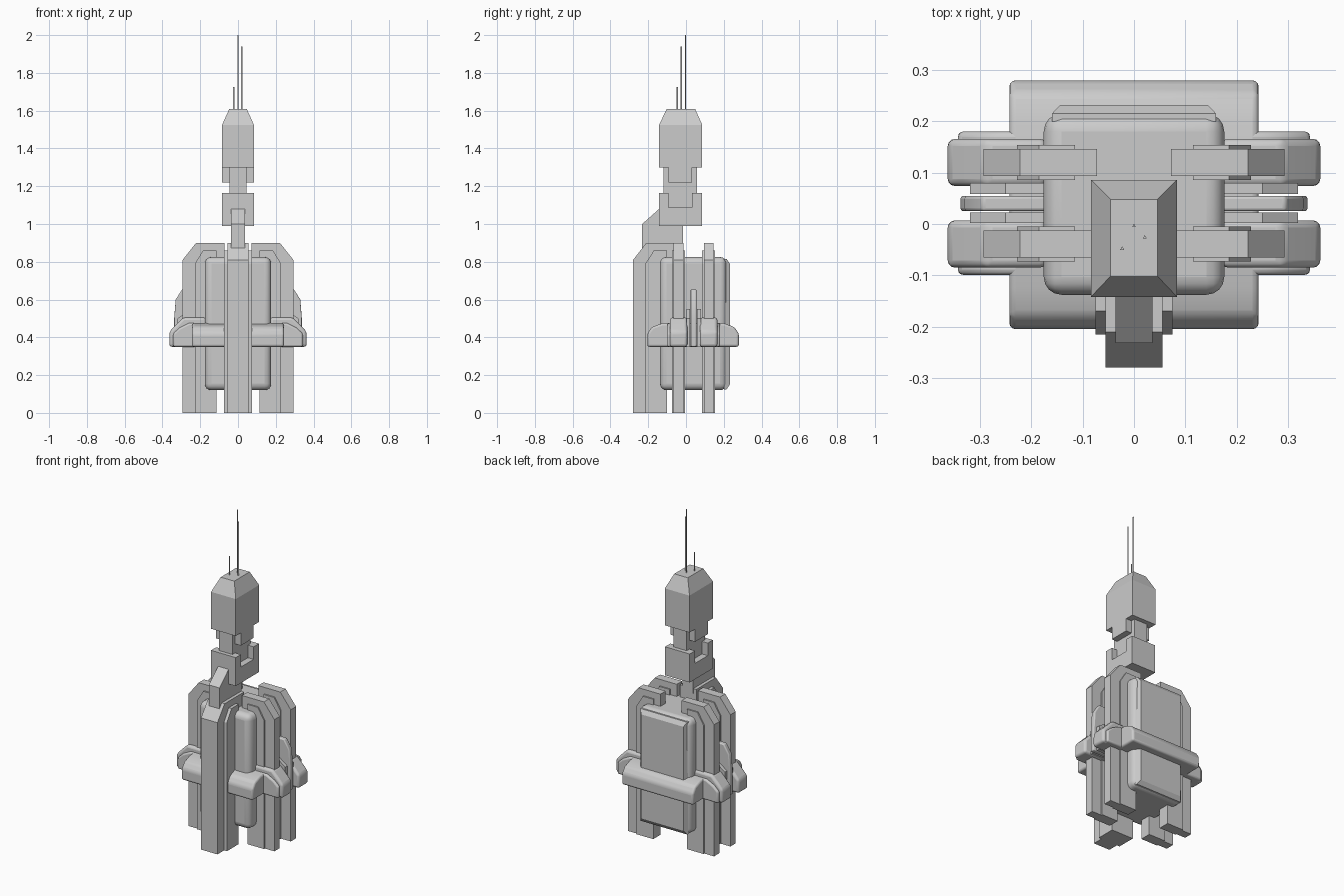
import bpy, bmesh
from mathutils import Vector

if "Cube" in bpy.data.objects:
    bpy.data.objects.remove(bpy.data.objects["Cube"], do_unlink=True)

grey = bpy.data.materials.new("plain grey")
grey.use_nodes = True
COLOR = (0.6, 0.6, 0.6, 1)
grey.diffuse_color = COLOR
grey.node_tree.nodes["Principled BSDF"].inputs["Base Color"].default_value = COLOR


def finish(name, bm, bevel=0, segments=3):
    bmesh.ops.recalc_face_normals(bm, faces=bm.faces)
    mesh = bpy.data.meshes.new(name)
    bm.to_mesh(mesh)
    bm.free()
    mesh.materials.append(grey)
    ob = bpy.data.objects.new(name, mesh)
    bpy.context.collection.objects.link(ob)
    if bevel:
        mod = ob.modifiers.new("rounding", "BEVEL")
        mod.width = bevel
        mod.segments = segments
        bpy.ops.object.select_all(action="DESELECT")
        ob.select_set(True)
        bpy.context.view_layer.objects.active = ob
        bpy.ops.object.shade_smooth_by_angle(angle=0.6)
    return ob


def prism(name, points, axis, low, high, bevel=0, side=1):
    """Extrude a (horizontal, z) outline along x or y; side=-1 mirrors it."""
    bm = bmesh.new()
    def place(p, d):
        return (d, p[0], p[1]) if axis == "x" else (p[0] * side, d, p[1])
    face = bm.faces.new([bm.verts.new(place(p, low)) for p in points])
    out = bmesh.ops.extrude_face_region(bm, geom=[face])
    shift = Vector(place((0, 0), high - low))
    for v in out["geom"]:
        if isinstance(v, bmesh.types.BMVert):
            v.co += shift
    return finish(name, bm, bevel)


def box(name, x, y, z, bevel=0, segments=3):
    bm = bmesh.new()
    bmesh.ops.create_cube(bm, size=1)
    for v in bm.verts:
        v.co = [r[0] if c < 0 else r[1] for c, r in zip(v.co, (x, y, z))]
    return finish(name, bm, bevel, segments)


def loft(name, rings):
    """Stack rectangles given as (x0, x1, y0, y1, z)."""
    bm = bmesh.new()
    loops = [[bm.verts.new(p) for p in ((a, c, z), (b, c, z), (b, d, z), (a, d, z))]
             for a, b, c, d, z in rings]
    for lo, hi in zip(loops, loops[1:]):
        for i in range(4):
            j = (i + 1) % 4
            bm.faces.new((lo[i], lo[j], hi[j], hi[i]))
    bm.faces.new(loops[0])
    bm.faces.new(loops[-1])
    return finish(name, bm)


# Core body and rear panel
box("core_body", (-.176, .176), (-.138, .215), (.12, .825), .035, 4)
panel = prism("rear_panel", [(.2, .125), (.215, .125), (.232, .15), (.232, .79),
                             (.215, .815), (.2, .815)], "x", -.16, .16)
for v in panel.data.vertices:
    if v.co.y > .23:
        v.co.x *= .9

# Rounded belt round the body
prism("belt", [(-.205, .35), (.28, .35), (.28, .42), (.255, .455), (.2, .475),
               (-.125, .475), (-.18, .455), (-.205, .42)], "x", -.243, .243, .012)

# Side ribs, clamps and side fins, mirrored
OUTER = [(.21, 0), (.293, 0), (.293, .81), (.222, .9), (.072, .9), (.072, .8), (.21, .8)]
INNER = [(.115, 0), (.228, 0), (.228, .79), (.185, .86), (.115, .86)]
CLAMP = [(.17, .35), (.363, .35), (.363, .43), (.335, .46), (.29, .505), (.17, .505)]
FLANK = [(.17, .35), (.343, .35), (.343, .42), (.31, .45), (.26, .475), (.17, .475)]
GUARD = [(.17, .35), (.32, .35), (.32, .56), (.25, .62), (.17, .62)]
BLADE = [(.17, .35), (.338, .35), (.338, .5), (.33, .6), (.295, .655), (.17, .655)]
for side, label in ((1, "left"), (-1, "right")):
    for y, sign, place in ((-.039, -1, "front"), (.12, 1, "rear")):
        tag = label + "_" + place
        prism(tag + "_rib", OUTER, "y", y - .026, y + .026, side=side)
        prism(tag + "_rib_lining", INNER, "y", y - .034, y + .034, side=side)
        mid = y + sign * -.007
        prism(tag + "_clamp", CLAMP, "y", y - .046, y + .046, .014, side)
        edges = sorted((mid, y + sign * .06))
        prism(tag + "_clamp_flank", FLANK, "y", *edges, bevel=.01, side=side)
    for y0, y1 in ((.002, .022), (.058, .08)):
        prism(label + "_fin_guard", [(x, min(z, .5) if x > .3 else z - .07 * (z > .6))
                                     for x, z in GUARD], "y", y0, y1, side=side)
    prism(label + "_fin_blade", BLADE, "y", .025, .055, .006, side)

# Front spine with its lining
prism("spine", [(-.28, 0), (-.2, 0), (-.2, .8), (-.02, .8), (-.02, .9),
                (-.21, .9), (-.28, .81)], "x", -.056, .056)
prism("spine_lining", [(-.215, 0), (-.1, 0), (-.1, .86), (-.17, .86), (-.215, .79)],
      "x", -.075, .075)

# Neck brace, notched collar and head mount
prism("neck_brace", [(-.232, .87), (-.015, .87), (-.015, 1.05), (-.1, 1.08),
                     (-.142, 1.08), (-.232, 1.0)], "x", -.036, .036)
prism("notched_collar", [(-.142, .99), (.084, .99), (.084, 1.165), (.032, 1.165),
                         (.032, 1.088), (-.092, 1.088), (-.092, 1.165), (-.142, 1.165)],
      "x", -.084, .084)
box("neck_post", (-.045, .045), (-.118, .058), (1.05, 1.32))
box("head_crosspiece", (-.084, .084), (-.092, .032), (1.22, 1.32))

# Tapered head
loft("head", [(-.084, .084, -.142, .086, 1.298), (-.084, .084, -.142, .086, 1.525),
              (-.046, .046, -.102, .048, 1.61)])

# Thin three-sided antennas
for name, x, y, top in (("tall_antenna", 0, -.004, 2), ("middle_antenna", .021, -.026, 1.94),
                        ("short_antenna", -.023, -.048, 1.725)):
    bm = bmesh.new()
    bmesh.ops.create_cone(bm, cap_ends=True, segments=3, radius1=.0045, radius2=.0045,
                          depth=top - 1.6)
    bmesh.ops.translate(bm, verts=bm.verts, vec=(x, y, (top + 1.6) / 2))
    finish(name, bm)
